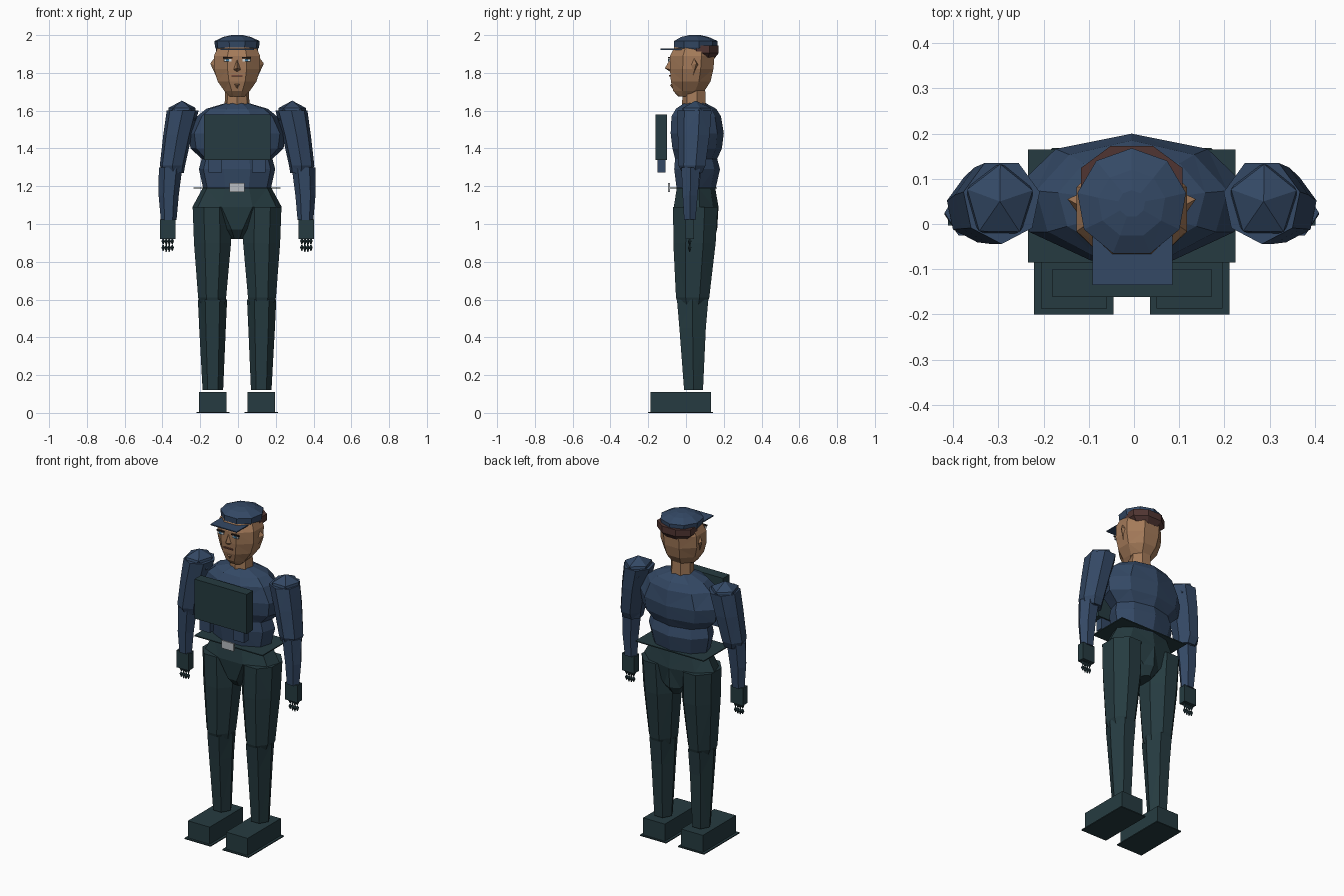
import bpy, bmesh, math
from mathutils import Matrix, Vector

if "Cube" in bpy.data.objects:
    bpy.data.objects.remove(bpy.data.objects["Cube"])

CX = -0.005  # symmetry plane of the body


def material(name, rgb):
    m = bpy.data.materials.new(name)
    m.diffuse_color = (*rgb, 1)
    m.use_nodes = True
    m.node_tree.nodes["Principled BSDF"].inputs["Base Color"].default_value = m.diffuse_color
    return m


BLUE = material("navy cloth", (0.034, 0.066, 0.130))
TEAL = material("dark teal", (0.019, 0.044, 0.052))
SKIN = material("skin", (0.37, 0.195, 0.10))
HAIR = material("dark brown hair", (0.080, 0.036, 0.032))
STEEL = material("buckle grey", (0.48, 0.51, 0.54))
WHITE = material("eye white", (0.65, 0.68, 0.70))
IRIS = material("eye blue", (0.06, 0.22, 0.38))
BLACK = material("brow black", (0.02, 0.014, 0.012))
LIPS = material("lip brown", (0.18, 0.065, 0.045))


def finish(name, bm, mat):
    bmesh.ops.recalc_face_normals(bm, faces=bm.faces)
    me = bpy.data.meshes.new(name)
    bm.to_mesh(me)
    bm.free()
    me.materials.append(mat)
    ob = bpy.data.objects.new(name, me)
    bpy.context.collection.objects.link(ob)
    return ob


def box(name, x0, x1, y0, y1, z0, z1, mat):
    bm = bmesh.new()
    size = Matrix.Diagonal((x1 - x0, y1 - y0, z1 - z0, 1))
    mid = Matrix.Translation(((x0 + x1) / 2, (y0 + y1) / 2, (z0 + z1) / 2))
    bmesh.ops.create_cube(bm, size=1, matrix=mid @ size)
    return finish(name, bm, mat)


def loft(name, rings, n, mat, flat=True):
    """Skin of n-sided rings (x, y, z, half width, half depth), capped."""
    bm = bmesh.new()
    k = 1 / math.cos(math.pi / n) if flat else 1
    off = math.pi / n if flat else 0
    loops = []
    for x, y, z, rx, ry in rings:
        angles = [off + math.tau * i / n for i in range(n)]
        loops.append([bm.verts.new((x + k * rx * math.sin(a), y + k * ry * math.cos(a), z))
                      for a in angles])
    for a, b in zip(loops, loops[1:]):
        for i in range(n):
            j = (i + 1) % n
            bm.faces.new((a[i], a[j], b[j], b[i]))
    bm.faces.new(loops[0])
    bm.faces.new(loops[-1])
    bmesh.ops.triangulate(bm, faces=bm.faces)
    return finish(name, bm, mat)


def ball(name, loc, scale, mat, turn=0.0):
    bm = bmesh.new()
    m = Matrix.Translation(loc) @ Matrix.Diagonal((*scale, 1)) @ Matrix.Rotation(turn, 4, 'Z')
    bmesh.ops.create_icosphere(bm, subdivisions=1, radius=1, matrix=m)
    return finish(name, bm, mat)


# Torso: waist flare, chest and shoulders
loft("shirt", [(CX, .05, 1.18, .18, .105), (CX, .055, 1.29, .205, .125),
               (CX, .05, 1.345, .19, .115), (CX, .055, 1.40, .25, .135),
               (CX, .055, 1.48, .262, .145), (CX, .05, 1.57, .215, .135),
               (CX, .05, 1.61, .165, .11), (CX, .045, 1.645, .045, .05)],
     9, BLUE, flat=False)

# Hips, belt and buckle
loft("hips", [(CX, .06, .92, .04, .07), (CX, .055, .97, .085, .11),
              (CX, .05, 1.09, .24, .122), (CX, .05, 1.19, .185, .105)], 9, TEAL, flat=False)
box("belt_sheet", -.235, .225, -.085, .165, 1.188, 1.194, TEAL)
box("buckle", -.045, .035, -.094, -.085, 1.17, 1.217, STEEL)

# Chest plate with two hanging pouches
box("chest_plate", -.18, .172, -.162, -.10, 1.34, 1.58, TEAL)
for s in (-1, 1):
    x = CX + s * .115
    box("plate_pouch", x - .035, x + .035, -.15, -.108, 1.272, 1.345, BLUE)

# Limbs on both sides
for s in (-1, 1):
    side = "left" if s > 0 else "right"

    def X(d):
        return CX + s * d

    # Legs and shoes
    loft(side + "_thigh", [(X(.128), .035, .57, .062, .075), (X(.132), .035, .61, .074, .088),
                           (X(.13), .045, .90, .098, .112), (X(.135), .05, 1.09, .10, .118)],
         8, TEAL)
    loft(side + "_shin", [(X(.128), .04, .12, .047, .05), (X(.13), .035, .45, .061, .07),
                          (X(.13), .035, .60, .067, .083)], 6, TEAL)
    ball(side + "_knee", (X(.13), .035, .595), (.077, .09, .035), TEAL, .4)
    x0, x1 = sorted((X(.055), X(.201)))
    box(side + "_shoe", x0, x1, -.187, .132, .006, .11, TEAL)
    box(side + "_sole", x0 - .015, x1 + .015, -.2, .142, 0, .006, TEAL)

    # Arms
    ball(side + "_shoulder", (X(.292), .05, 1.583), (.085, .092, .07), BLUE, .3)
    loft(side + "_upper_arm", [(X(.338), .035, 1.27, .052, .05), (X(.342), .035, 1.31, .062, .068),
                               (X(.315), .045, 1.47, .07, .08), (X(.288), .05, 1.60, .078, .085)],
         7, BLUE)
    ball(side + "_elbow", (X(.348), .03, 1.285), (.058, .06, .035), BLUE, .7)
    loft(side + "_forearm", [(X(.362), .02, 1.02, .036, .03), (X(.362), .022, 1.15, .046, .04),
                             (X(.352), .025, 1.30, .054, .05)], 6, BLUE)

    # Hands with four two-joint fingers
    x0, x1 = sorted((X(.325), X(.407)))
    box(side + "_hand", x0, x1, -.003, .042, .92, 1.025, TEAL)
    for i in range(4):
        fx = X(.343 + .016 * i)
        drop = .006 if i in (0, 3) else 0
        for j, top in enumerate((.922, .888)):
            loft(f"{side}_finger_{i}_{j}", [(fx, .02, top - .036 + drop, .002, .002),
                                            (fx, .02, top - .012, .008, .009),
                                            (fx, .02, top, .003, .003)], 5, TEAL)

# Neck and head
loft("neck", [(CX, .045, 1.61, .062, .06), (CX, .045, 1.76, .055, .055)], 7, SKIN)
loft("head", [(CX, -.012, 1.675, .04, .03), (CX, .015, 1.705, .068, .083),
              (CX, .025, 1.755, .103, .105), (CX, .03, 1.82, .122, .115),
              (CX, .033, 1.89, .122, .118), (CX, .04, 1.94, .10, .10)], 8, SKIN)


def ridge(name, pts, mat):
    """Small convex solid through a few points."""
    bm = bmesh.new()
    for p in pts:
        bm.verts.new(p)
    bmesh.ops.convex_hull(bm, input=bm.verts)
    return finish(name, bm, mat)


# Nose, chin and mouth
ridge("nose", [(CX, -.08, 1.88), (CX - .026, -.075, 1.815), (CX + .026, -.075, 1.815),
               (CX, -.112, 1.825), (CX, -.075, 1.80)], SKIN)
ridge("chin", [(CX - .045, -.06, 1.755), (CX + .045, -.06, 1.755), (CX, -.085, 1.735),
               (CX - .03, -.02, 1.685), (CX + .03, -.02, 1.685), (CX, -.05, 1.69)], SKIN)
box("mouth", CX - .03, CX + .03, -.09, -.081, 1.781, 1.788, LIPS)

# Ears, eyes and brows
for s in (-1, 1):
    side = "left" if s > 0 else "right"
    ridge(side + "_ear", [(CX + s * .11, .01, 1.835), (CX + s * .11, .07, 1.84),
                          (CX + s * .142, .055, 1.85), (CX + s * .115, .04, 1.885),
                          (CX + s * .11, .035, 1.78)], SKIN)
    ex = CX + s * .05
    box(side + "_eye", ex - .02, ex + .02, -.092, -.084, 1.861, 1.874, WHITE)
    box(side + "_iris", ex - .008, ex + .008, -.094, -.086, 1.861, 1.874, IRIS)
    box(side + "_brow", ex - .025, ex + .025, -.094, -.085, 1.876, 1.883, BLACK)

# Hair at the back, cap and brim
loft("hair", [(CX, .09, 1.875, .08, .06), (CX, .09, 1.905, .112, .083),
              (CX, .09, 1.945, .112, .083)], 8, HAIR)
loft("cap", [(CX, .045, 1.918, .108, .108), (CX, .048, 1.935, .118, .118),
             (CX, .048, 1.968, .122, .12), (CX, .045, 1.99, .075, .075),
             (CX, .045, 2.0, .03, .03)], 9, BLUE, flat=False)
box("cap_brim", -.092, .085, -.135, .0, 1.922, 1.928, BLUE)
